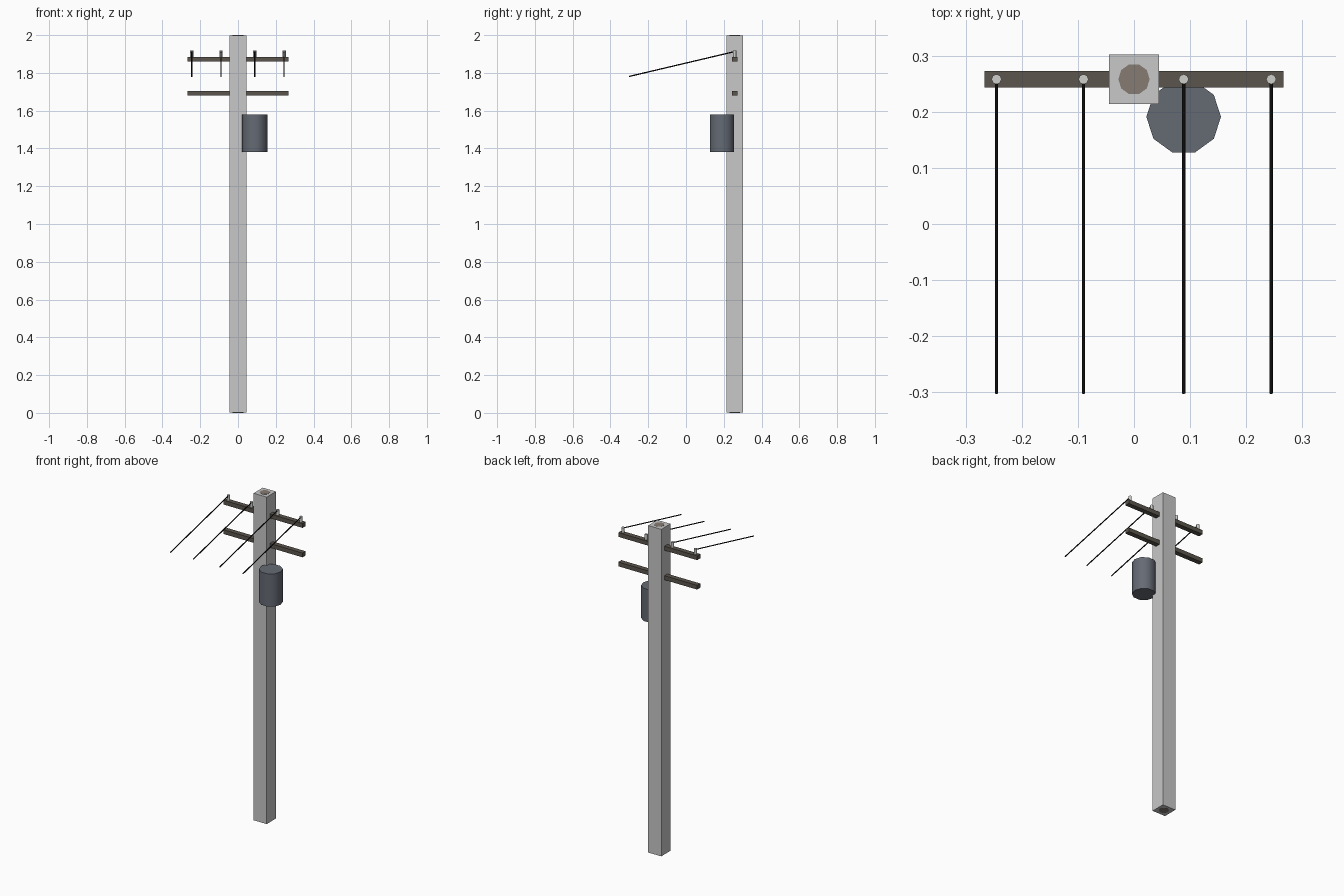
import bpy
import math
from mathutils import Vector

if "Cube" in bpy.data.objects:
    bpy.data.objects.remove(bpy.data.objects["Cube"], do_unlink=True)


def material(name, r, g, b):
    m = bpy.data.materials.new(name)
    m.use_nodes = True
    m.diffuse_color = (r, g, b, 1)
    m.node_tree.nodes["Principled BSDF"].inputs["Base Color"].default_value = (r, g, b, 1)
    return m


concrete = material("pale concrete", 0.58, 0.58, 0.58)
core_brown = material("core brown", 0.24, 0.20, 0.17)
dark_timber = material("dark timber", 0.105, 0.09, 0.073)
steel = material("blue grey steel", 0.13, 0.145, 0.175)
ceramic = material("pale ceramic", 0.62, 0.62, 0.60)
cable = material("black cable", 0.005, 0.005, 0.005)


def box(name, centre, size, mat):
    bpy.ops.mesh.primitive_cube_add(size=1, location=centre)
    ob = bpy.context.object
    ob.name = name
    ob.scale = size
    bpy.ops.object.transform_apply(location=False, rotation=False, scale=True)
    ob.data.materials.append(mat)
    return ob


def rod(name, start, end, radius, sides, mat, smooth=True):
    """Cylinder between two points."""
    a, b = Vector(start), Vector(end)
    axis = b - a
    bpy.ops.mesh.primitive_cylinder_add(vertices=sides, radius=radius, depth=axis.length)
    ob = bpy.context.object
    ob.name = name
    ob.data.materials.append(mat)
    ob.data.transform(axis.to_track_quat('Z', 'Y').to_matrix().to_4x4())
    ob.location = (a + b) / 2
    if smooth:
        bpy.ops.object.shade_smooth_by_angle(angle=math.radians(62))
    return ob


POLE_Y = 0.258

# Square pole with a round core showing at both ends
box("pole", (0, POLE_Y, 1), (0.089, 0.089, 1.998), concrete)
core = rod("pole_core", (0, POLE_Y, 0), (0, POLE_Y, 2), 0.028, 10, core_brown)
core.rotation_euler.z = math.pi / 2

# Cross arms
for name, z in (("upper_cross_arm", 1.872), ("lower_cross_arm", 1.692)):
    box(name, (0, POLE_Y, z), (0.533, 0.03, 0.026), dark_timber)

# Transformer can hung on the front left of the pole
can = rod("transformer", (0.0885, 0.191, 1.38), (0.0885, 0.191, 1.58), 0.0665, 10, steel)
can.rotation_euler.z = math.pi / 2

# Insulators with wires sagging away to the front
for i, x in enumerate((-0.245, -0.09, 0.0885, 0.2445), 1):
    rod(f"insulator_{i}", (x, POLE_Y, 1.88), (x, POLE_Y, 1.918), 0.009, 8, ceramic)
    rod(f"wire_{i}", (x, 0.25, 1.911), (x, -0.302, 1.781), 0.0033, 6, cable)
